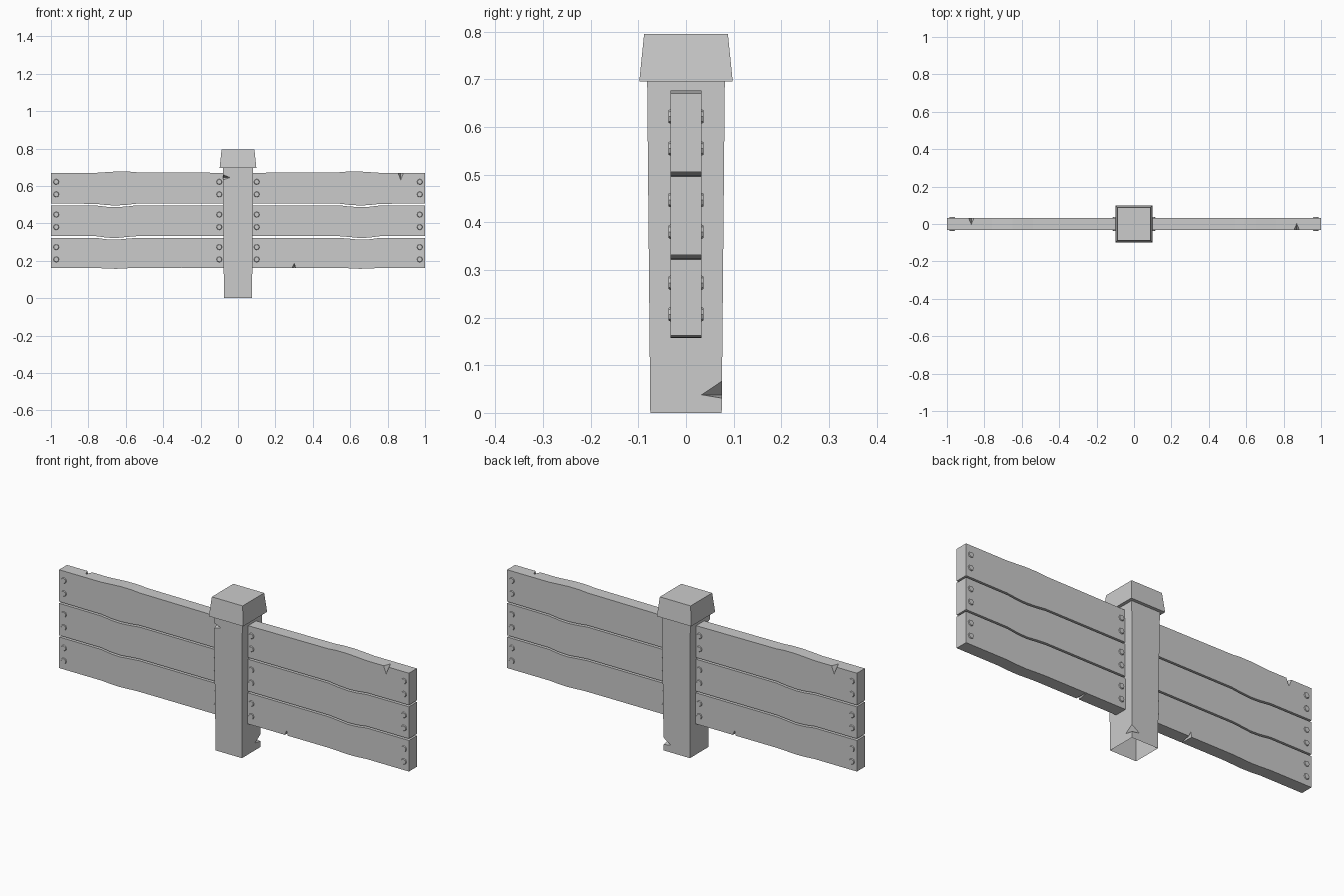
import bpy, bmesh, math
from mathutils import Matrix

if "Cube" in bpy.data.objects:
    bpy.data.objects.remove(bpy.data.objects["Cube"])


def finish(name, bm):
    bmesh.ops.recalc_face_normals(bm, faces=bm.faces[:])
    me = bpy.data.meshes.new(name)
    bm.to_mesh(me)
    bm.free()
    ob = bpy.data.objects.new(name, me)
    bpy.context.collection.objects.link(ob)
    return ob


def tapered_box(name, z0, z1, h0, h1):
    bm = bmesh.new()
    rings = [[bm.verts.new((sx * h, sy * h, z)) for sx, sy in ((-1, -1), (1, -1), (1, 1), (-1, 1))]
             for z, h in ((z0, h0), (z1, h1))]
    bm.faces.new(rings[0])
    bm.faces.new(rings[1])
    for i in range(4):
        j = (i + 1) % 4
        bm.faces.new((rings[0][i], rings[0][j], rings[1][j], rings[1][i]))
    return finish(name, bm)


def chip(ob, points):
    """Cut a four-cornered splinter out of an edge."""
    bm = bmesh.new()
    v = [bm.verts.new(p) for p in points]
    for f in ((0, 1, 2), (0, 1, 3), (0, 2, 3), (1, 2, 3)):
        bm.faces.new([v[i] for i in f])
    cutter = finish("chip_cutter", bm)
    cutter.hide_render = True
    mod = ob.modifiers.new("chip", 'BOOLEAN')
    mod.operation, mod.solver, mod.object = 'DIFFERENCE', 'EXACT', cutter
    bpy.context.view_layer.update()
    me = bpy.data.meshes.new_from_object(ob.evaluated_get(bpy.context.evaluated_depsgraph_get()))
    ob.modifiers.clear()
    ob.data = me
    bpy.data.objects.remove(cutter)


def plank(name, bottom, top):
    bm = bmesh.new()
    face = bm.faces.new([bm.verts.new((x, -T, z)) for x, z in bottom + top[::-1]])
    ext = bmesh.ops.extrude_face_region(bm, geom=[face])
    bmesh.ops.translate(bm, vec=(0, 2 * T, 0),
                        verts=[g for g in ext["geom"] if isinstance(g, bmesh.types.BMVert)])
    return finish(name, bm)


T = 0.0325  # half plank thickness

# Post with chipped corners and an open underside
post = tapered_box("post", 0, 0.70, 0.075, 0.0815)
chip(post, [(-0.083, -0.083, 0.662), (-0.083, -0.083, 0.630),
            (-0.040, -0.083, 0.645), (-0.083, -0.040, 0.645)])
chip(post, [(0.078, 0.078, 0.070), (0.078, 0.078, 0.030),
            (0.078, 0.030, 0.038), (0.030, 0.078, 0.038)])
bm = bmesh.new()
bm.from_mesh(post.data)
bmesh.ops.delete(bm, geom=[f for f in bm.faces if all(v.co.z < 1e-4 for v in f.verts)],
                 context='FACES_ONLY')
bm.to_mesh(post.data)
bm.free()

# Post cap
tapered_box("post_cap", 0.696, 0.795, 0.098, 0.088)

# Wavy edge lines shared by neighbouring planks, bottom to top
xs = (0.07, 0.54, 0.59, 0.65, 0.70, 0.76, 1.0)
edges = [(0.162, (0, 0, -.002, -.005, -.004, 0, 0)),
         (0.327, (0, 0, -.004, -.010, -.008, 0, 0)),
         (0.501, (0, 0, -.006, -.010, -.008, -.001, 0)),
         (0.670, (0, .003, .007, .007, .004, 0, 0))]


def line(i, offset):
    z, wave = edges[i]
    return [(x, z + w + offset) for x, w in zip(xs, wave)]


planks = []
for i, nm in enumerate(("lower", "middle", "upper")):
    planks.append(plank(nm + "_plank_right",
                        line(i, 0.0045 if i else 0), line(i + 1, -0.0045 if i < 2 else 0)))

# Chips in the top and bottom plank edges
chip(planks[2], [(0.853, -0.034, 0.674), (0.887, -0.034, 0.674),
                 (0.870, -0.034, 0.630), (0.870, 0.006, 0.674)])
chip(planks[0], [(0.288, -0.034, 0.159), (0.308, -0.034, 0.159),
                 (0.301, -0.034, 0.187), (0.305, 0.055, 0.159)])

# Nail heads on both faces at both plank ends
bm = bmesh.new()
for x in (0.10, 0.972):
    for z in (0.207, 0.273, 0.380, 0.447, 0.555, 0.622):
        for s in (-1, 1):
            m = Matrix.Translation((x, s * (T + 0.001), z)) @ Matrix.Rotation(-s * math.pi / 2, 4, 'X')
            bmesh.ops.create_cone(bm, cap_ends=True, segments=8, radius1=0.0165,
                                  radius2=0.013, depth=0.007, matrix=m)
nails = finish("nails_right", bm)

# Left half is the right half turned around the post
for ob in planks + [nails]:
    twin = bpy.data.objects.new(ob.name.replace("right", "left"), ob.data.copy())
    twin.data.transform(Matrix.Rotation(math.pi, 4, 'Z'))
    bpy.context.collection.objects.link(twin)
